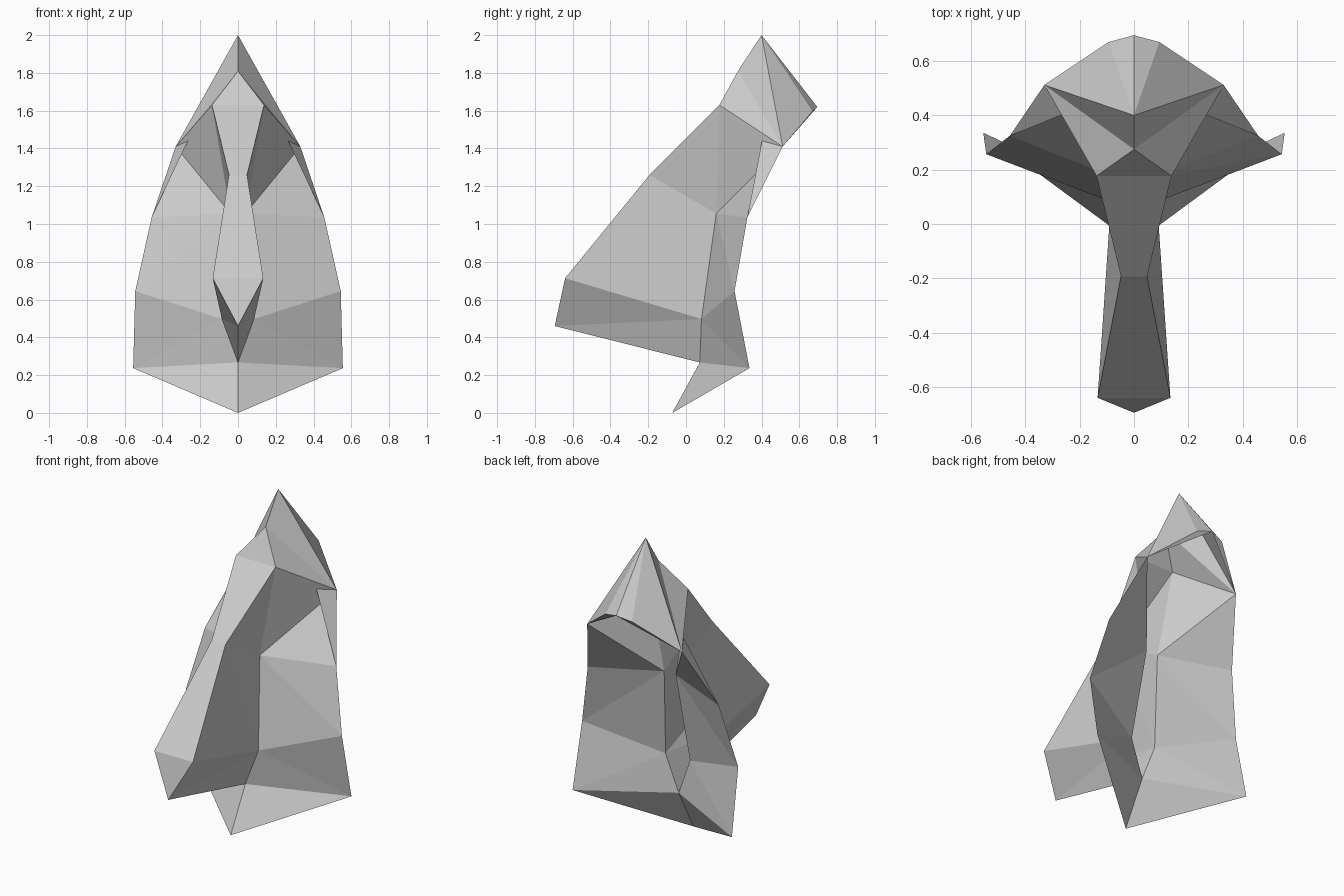
import bpy
from mathutils import Vector

if "Cube" in bpy.data.objects:
    bpy.data.objects.remove(bpy.data.objects["Cube"])

# Landmarks of the folded-paper mask, right half only
P = {
    "T": (0, .40, 2.0),        # peak
    "F": (0, .275, 1.81),      # forehead
    "K": (0, .695, 1.62),      # back of hood
    "J": (.093, .67, 1.597),   # back rim
    "E": (.33, .512, 1.41),    # temple
    "B": (.138, .177, 1.63),   # brow
    "N": (.048, -.193, 1.26),  # bridge
    "M": (.134, -.64, .713),   # beak shoulder
    "A": (0, -.695, .46),      # beak tip
    "C": (.04, .16, 1.055),    # inner eye corner
    "D": (.085, .082, .497),   # beak root
    "G": (0, .073, .267),      # beak underside
    "P": (.265, .402, 1.44),   # flap tip
    "Q": (.457, .325, 1.035),  # upper cheek
    "R": (.544, .257, .645),   # mid cheek
    "S": (.555, .336, .237),   # lower cheek
    "H": (0, -.073, 0),        # chin
}
# Centre-line partners (lower case) of the brow, bridge and beak shoulder
for k in "BNM":
    P[k.lower()] = (0, P[k][1], P[k][2])


def folded_part(name, panels):
    """Make a flat-faced sheet from lettered panels and mirror it across x."""
    panels = panels.split()
    keys = sorted(set("".join(panels)))
    mesh = bpy.data.meshes.new(name)
    mesh.from_pydata([Vector(P[k]) for k in keys], [],
                     [[keys.index(k) for k in f] for f in panels])
    obj = bpy.data.objects.new(name, mesh)
    bpy.context.collection.objects.link(obj)
    mirror = obj.modifiers.new("mirror", "MIRROR")
    mirror.use_axis[0] = True
    mirror.use_clip = True
    mirror.merge_threshold = .001
    return obj


# Pointed hood: front slopes, back slopes and small turned-under rim
folded_part("hood", "TFE FBE FbB TEJ TJK EKJ")

# Long beak: top ridge, flanks and the wedge below the tip
folded_part("beak", "bnNB nmMN mAM NMD NDC MAD AGD")

# Recessed eye panels
folded_part("eye_panel", "BNC BCE")

# Swept-back cheeks with the folded flap beside each eye
folded_part("cheek", "CQE CRQ CDR DSR DGS")
folded_part("cheek_flap", "EPQ")

# Chin plate
folded_part("chin", "GHS")
